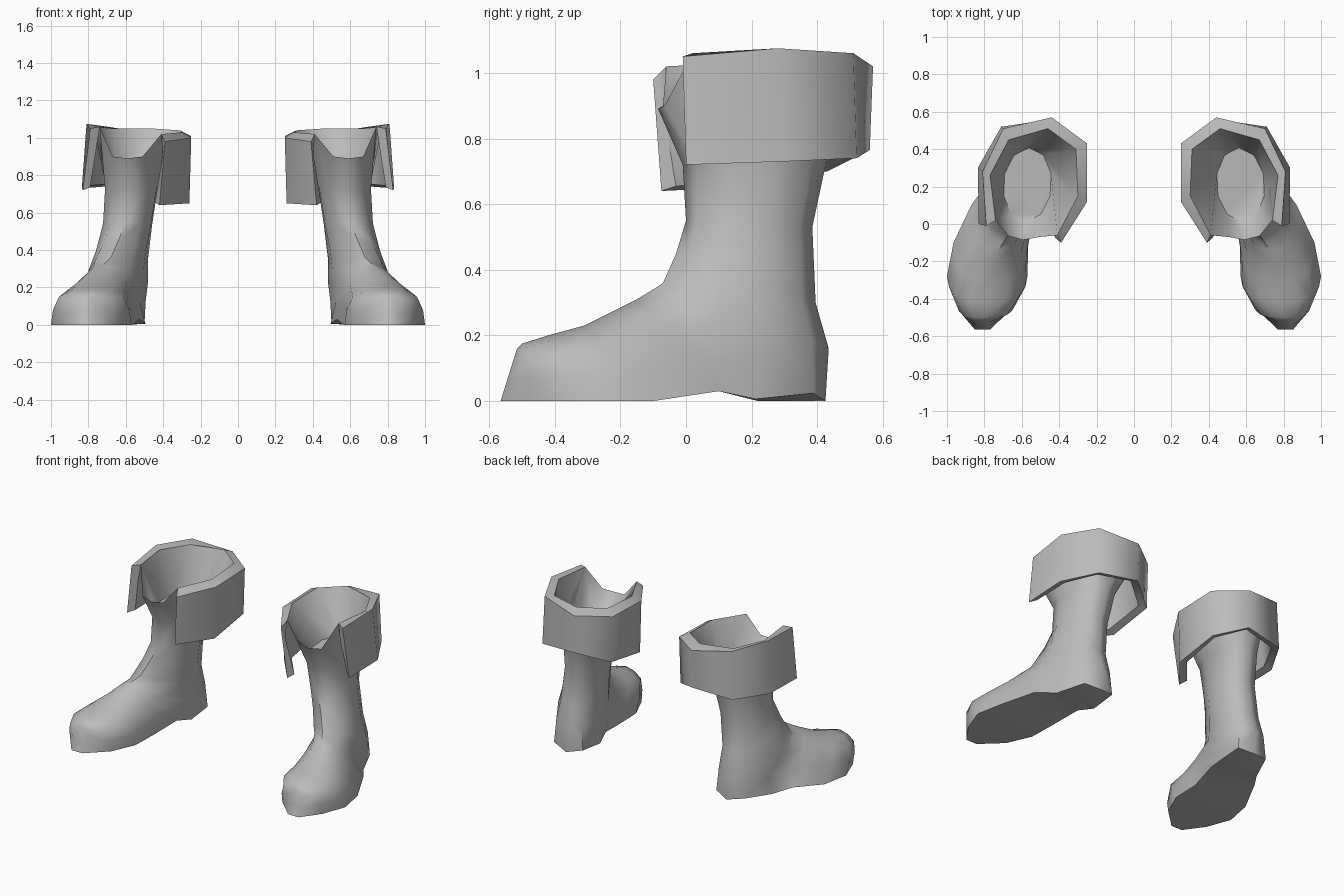
import bpy, bmesh, math
from mathutils import Vector

if "Cube" in bpy.data.objects:
    bpy.data.objects.remove(bpy.data.objects["Cube"])

grey = bpy.data.materials.new("grey leather")
grey.diffuse_color = (0.5, 0.5, 0.5, 1)
grey.use_nodes = True
grey.node_tree.nodes["Principled BSDF"].inputs["Base Color"].default_value = grey.diffuse_color


def finish(name, loops, closed, cap_first=False, cap_last=False):
    """Skin a list of point loops, then mirror to make the pair."""
    bm = bmesh.new()
    rings = [[bm.verts.new(p) for p in loop] for loop in loops]
    n = len(rings[0])
    for a, b in zip(rings, rings[1:]):
        for i in range(n if closed else n - 1):
            j = (i + 1) % n
            bm.faces.new((a[i], a[j], b[j], b[i]))
    if cap_first:
        bm.faces.new(rings[0])
    if cap_last:
        bm.faces.new(rings[-1])
    bmesh.ops.recalc_face_normals(bm, faces=bm.faces)
    mesh = bpy.data.meshes.new(name)
    bm.to_mesh(mesh)
    bm.free()
    mesh.materials.append(grey)
    ob = bpy.data.objects.new(name, mesh)
    bpy.context.collection.objects.link(ob)
    bpy.ops.object.select_all(action='DESELECT')
    ob.select_set(True)
    bpy.context.view_layer.objects.active = ob
    bpy.ops.object.shade_smooth_by_angle(angle=math.radians(55))
    mirror = ob.modifiers.new("pair", 'MIRROR')
    mirror.use_mirror_merge = False
    return ob


# Half sections: (position from front to back, share of half width)
ROUND = [(0, 0), (.1, .6), (.35, .95), (.65, .95), (.9, .6), (1, 0)]
FLAT = [(0, 0), (.08, .45), (.25, .8), (.6, .95), (1, 1), (1, 0)]


def section(fy, fz, by, bz, fx, bx, half, flat):
    front, back = Vector((fx, fy, fz)), Vector((bx, by, bz))
    half_pts = []
    for (u0, w0), (u1, w1) in zip(ROUND, FLAT):
        u, w = u0 + (u1 - u0) * flat, w0 + (w1 - w0) * flat
        half_pts.append((front.lerp(back, u), Vector((w * half, 0, 0))))
    return ([p + w for p, w in half_pts] +
            [p - w for p, w in half_pts[-2:0:-1]])


# Boot sections fanning from the shaft round the heel to the toe:
# front y, z, back y, z, front x, back x, half width, flatness of sole
ROWS = [
    (-.01, .72, .43, .74, .58, .56, .145, 0),
    (0, .55, .385, .53, .60, .58, .135, 0),
    (-.03, .45, .395, .30, .64, .60, .14, 0),
    (-.07, .36, .435, .16, .68, .60, .155, 0),
    (-.10, .34, .425, 0, .70, .60, .15, .3),
    (-.15, .31, .22, 0, .73, .64, .16, .8),
    (-.22, .275, .10, .03, .75, .70, .17, 1),
    (-.31, .23, -.10, 0, .77, .765, .20, 1),
    (-.42, .20, -.28, 0, .785, .785, .215, 1),
    (-.50, .175, -.44, 0, .80, .79, .15, 1),
    (-.515, .16, -.565, 0, .81, .81, .04, 1),
]

# Cuff columns from the outer front flap round the back to the inner flap:
# rim, outer top edge, outer bottom edge
COLUMNS = [
    ((.74, .02, 1.06), (.79, -.01, 1.05), (.83, 0, .72)),
    ((.77, .26, 1.06), (.81, .28, 1.075), (.835, .30, .73)),
    ((.67, .45, 1.05), (.70, .51, 1.06), (.71, .52, .74)),
    ((.46, .51, 1.05), (.44, .57, 1.02), (.44, .56, .765)),
    ((.31, .40, 1.04), (.25, .43, 1.01), (.26, .43, .70)),
    ((.30, .15, 1.03), (.25, .12, 1.0), (.26, .12, .65)),
    ((.41, -.06, 1.02), (.39, -.10, .98), (.42, -.075, .64)),
]

# Shaft rim: notch at the front, then the cuff rim
rim = ([Vector((.59, -.085, .89)), Vector((.67, -.065, .90))] +
       [Vector(c[0]) for c in COLUMNS] + [Vector((.51, -.07, .90))])
rows = [section(*r) for r in ROWS]

# Shallow lining inside the shaft
mid = sum(rows[0], Vector()) / len(rows[0])
floor = [mid + (p - mid) * .9 + Vector((0, 0, .04)) for p in rows[0]]
lining = [[p.lerp(q, .97) for p, q in zip(floor, rim)], floor]
finish("boot", lining[::-1] + [rim] + rows, True, True, True)

# Folded cuff, a thick open strip wrapped around the rim
profiles = []
for rim_p, top, bottom in COLUMNS:
    r, t, b = Vector(rim_p), Vector(top), Vector(bottom)
    inward = Vector((mid.x - b.x, mid.y - b.y, 0)).normalized()
    under = b + inward * .05 + Vector((0, 0, .015))
    inner = r.lerp(t, .3) - Vector((0, 0, .10))
    profiles.append([r, t, b, under, inner])
finish("cuff", profiles, True, True, True)
